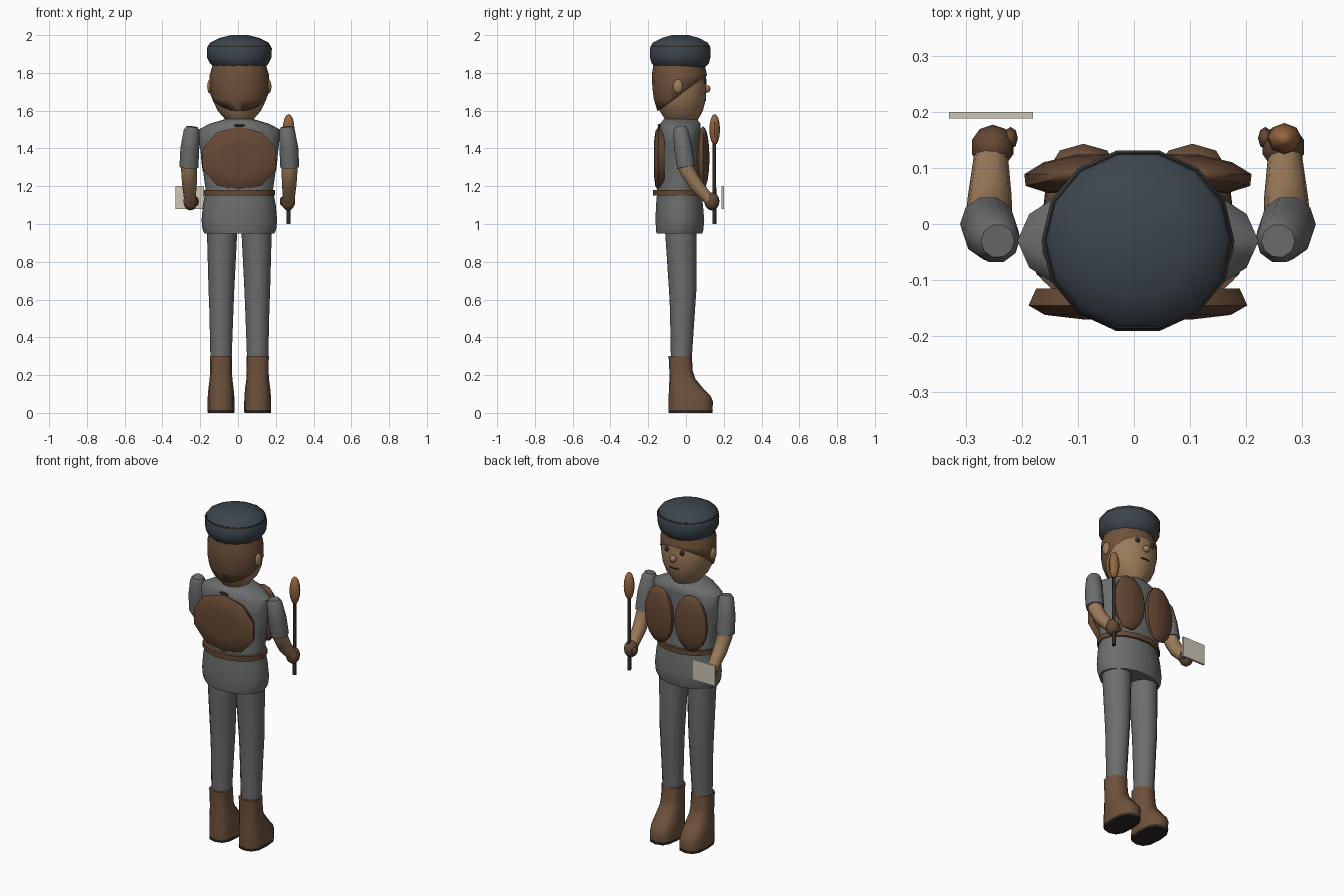
import bpy, bmesh, math
from mathutils import Vector, Matrix

if "Cube" in bpy.data.objects:
    bpy.data.objects.remove(bpy.data.objects["Cube"])

CX = 0.007  # body centre line


def material(name, rgb):
    m = bpy.data.materials.new(name)
    m.diffuse_color = (*rgb, 1)
    m.use_nodes = True
    m.node_tree.nodes["Principled BSDF"].inputs["Base Color"].default_value = m.diffuse_color
    return m


CLOTH = material("cloth", (0.15, 0.155, 0.155))
BROWN = material("leather", (0.13, 0.065, 0.035))
HAIR = material("hair_brown", (0.16, 0.085, 0.045))
SKIN = material("skin", (0.33, 0.2, 0.105))
BLUE = material("hat_blue", (0.045, 0.06, 0.075))
DARK = material("dark", (0.03, 0.025, 0.02))
PAPER = material("paper", (0.62, 0.57, 0.47))
TIP = material("brush_tip", (0.3, 0.13, 0.05))


def finish(name, bm, mat, angle=45):
    bmesh.ops.recalc_face_normals(bm, faces=bm.faces)
    me = bpy.data.meshes.new(name)
    bm.to_mesh(me)
    bm.free()
    ob = bpy.data.objects.new(name, me)
    bpy.context.collection.objects.link(ob)
    me.materials.append(mat)
    bpy.ops.object.select_all(action='DESELECT')
    ob.select_set(True)
    bpy.context.view_layer.objects.active = ob
    bpy.ops.object.shade_smooth_by_angle(angle=math.radians(angle))
    return ob


def skin_rings(name, rings, mat, angle=45):
    bm = bmesh.new()
    loops = [[bm.verts.new(p) for p in r] for r in rings]
    n = len(loops[0])
    for a, b in zip(loops, loops[1:]):
        for i in range(n):
            j = (i + 1) % n
            bm.faces.new((a[i], a[j], b[j], b[i]))
    bm.faces.new(loops[0])
    bm.faces.new(loops[-1])
    return finish(name, bm, mat, angle)


def loft(name, rows, mat, n=12, p=1.0, angle=45):
    """rows of (z, x centre, half width, y min, y max)"""
    def pw(v):
        return math.copysign(abs(v) ** p, v) if abs(v) > 1e-6 else 0
    rings = []
    for z, cx, rx, y0, y1 in rows:
        ts = [2 * math.pi * i / n for i in range(n)]
        rings.append([(cx + rx * pw(math.cos(t)),
                       (y0 + y1) / 2 + (y1 - y0) / 2 * pw(math.sin(t)), z) for t in ts])
    return skin_rings(name, rings, mat, angle)


def tube(name, path, radii, mat, n=10):
    pts = [Vector(q) for q in path]
    rings = []
    for i, q in enumerate(pts):
        d = (pts[min(i + 1, len(pts) - 1)] - pts[max(i - 1, 0)]).normalized()
        u = Vector((1, 0, 0))
        u = (u - d * u.dot(d)).normalized()
        v = d.cross(u)
        rings.append([q + radii[i] * (math.cos(t) * u + math.sin(t) * v)
                      for t in (2 * math.pi * k / n for k in range(n))])
    return skin_rings(name, rings, mat)


def ball(name, c, r, mat, u=12, v=8, rot=None, cut=None):
    bm = bmesh.new()
    bmesh.ops.create_uvsphere(bm, u_segments=u, v_segments=v, radius=1)
    m = Matrix.Translation(c) @ (rot or Matrix()) @ Matrix.Diagonal((*r, 1))
    bm.transform(m)
    if cut:
        bmesh.ops.bisect_plane(bm, geom=bm.verts[:] + bm.edges[:] + bm.faces[:],
                               plane_co=cut[0], plane_no=cut[1], clear_inner=True)
        bmesh.ops.holes_fill(bm, edges=[e for e in bm.edges if e.is_boundary])
    return finish(name, bm, mat)


# Hat
loft("hat", [(1.83, CX, .135, -.165, .105), (1.85, CX, .155, -.185, .125),
             (1.88, CX, .17, -.195, .133), (1.93, CX, .172, -.195, .135),
             (1.96, CX, .155, -.18, .12), (1.985, CX, .105, -.13, .07),
             (2.0, CX, .045, -.075, .015)], BLUE, 14)
loft("hat_band", [(1.936, CX, .168, -.192, .132), (1.945, CX, .166, -.19, .13)], DARK, 14)

# Head, with the hair as a slightly larger cap cut by a sloping plane
loft("head", [(1.53, CX, .05, -.09, .05), (1.56, CX, .08, -.115, .068),
              (1.6, CX, .115, -.14, .09), (1.66, CX, .143, -.16, .105),
              (1.72, CX, .153, -.168, .109), (1.79, CX, .152, -.17, .106),
              (1.86, CX, .13, -.155, .09)], SKIN, 16)
hair = loft("hair", [(1.56, CX, .085, -.12, .07), (1.6, CX, .121, -.152, .094),
                     (1.66, CX, .148, -.17, .109), (1.72, CX, .159, -.178, .113),
                     (1.79, CX, .157, -.181, .111), (1.86, CX, .135, -.17, .095)], HAIR, 16)
bm = bmesh.new()
bm.from_mesh(hair.data)
bmesh.ops.bisect_plane(bm, geom=bm.verts[:] + bm.edges[:] + bm.faces[:],
                       plane_co=(0, .11, 1.785), plane_no=(0, -.18, .25), clear_inner=True)
bmesh.ops.holes_fill(bm, edges=[e for e in bm.edges if e.is_boundary])
bm.to_mesh(hair.data)
bm.free()
ball("nose", (CX, .112, 1.715), (.02, .018, .02), SKIN, 10, 6)
ball("mouth", (CX, .1, 1.655), (.035, .006, .005), DARK, 8, 4)

# Torso and belt
loft("torso", [(.95, CX, .185, -.16, .09), (.97, CX, .195, -.162, .095),
               (1.02, CX, .2, -.165, .1), (1.1, CX, .193, -.162, .093),
               (1.18, CX, .178, -.155, .083), (1.3, CX, .195, -.143, .075),
               (1.42, CX, .21, -.14, .078), (1.5, CX, .215, -.14, .08),
               (1.53, CX, .16, -.14, .08), (1.555, CX, .075, -.12, .06)], CLOTH, 14)
loft("belt", [(1.15, CX, .19, -.178, .1), (1.18, CX, .19, -.178, .1)], BROWN, 14)

# Flat pack on the back and small clasp above it
bm = bmesh.new()
for y, s in ((-.115, .93), (-.145, 1), (-.162, .85), (-.17, .5)):
    for i in range(10):
        t = 2 * math.pi * (i + .5) / 10
        bm.verts.new((CX + .205 * s * math.cos(t), y, 1.345 + .172 * s * math.sin(t)))
bm.verts.ensure_lookup_table()
rings = [[v.co.copy() for v in bm.verts[k * 10:k * 10 + 10]] for k in range(4)]
bm.free()
skin_rings("back_pack", rings, BROWN)
ball("back_clasp", (CX, -.143, 1.485), (.018, .008, .024), CLOTH, 6, 4)
ball("back_collar_tab", (CX, -.14, 1.522), (.03, .01, .008), DARK, 8, 4)

# Paired parts
for s, side in ((-1, "left"), (1, "right")):
    x = CX + s * .097
    ball(side + "_eye", (CX + s * .05, .098, 1.757), (.014, .012, .016), DARK, 8, 6)
    ball(side + "_ear", (CX + s * .155, -.042, 1.728), (.016, .027, .038), SKIN, 10, 6)
    ball(side + "_chest_pouch", (CX + s * .105, .09, 1.35), (.102, .034, .168), BROWN, 10, 8,
         Matrix.Rotation(-s * .12, 4, 'Z'))
    # Trouser leg
    loft(side + "_leg", [(.28, x, .056, -.08, .03), (.55, x - s * .002, .064, -.085, .048),
                         (.65, x - s * .002, .068, -.09, .055), (.98, x - s * .006, .081, -.112, .056)],
         CLOTH, 12)
    # Boot and sole
    loft(side + "_boot", [(.015, x, .071, -.092, .14), (.06, x, .071, -.092, .143),
                          (.09, x, .07, -.092, .13), (.125, x, .067, -.09, .095),
                          (.18, x, .06, -.088, .05), (.22, x, .058, -.088, .036),
                          (.3, x, .059, -.092, .031)], HAIR, 12, .75)
    loft(side + "_sole", [(0, x, .07, -.091, .14), (.015, x, .072, -.093, .142)], DARK, 12, .75)
    # Sleeve, forearm, hand
    ax = CX + s * .262
    tube(side + "_sleeve", [(ax - s * .012, -.03, 1.515), (ax - s * .01, -.028, 1.495),
                            (ax, -.015, 1.4), (ax + s * .005, .0, 1.3)],
         [.03, .042, .05, .05], CLOTH)
    tube(side + "_forearm", [(ax + s * .004, -.005, 1.36), (ax + s * .004, .005, 1.285),
                             (ax + s * .002, .05, 1.21), (ax, .125, 1.125)],
         [.042, .042, .039, .03], SKIN)
    ball(side + "_hand", (ax - s * .003, .137, 1.12), (.039, .04, .048), BROWN, 10, 8)
    ball(side + "_thumb", (ax - s * .035, .153, 1.12), (.013, .02, .025), BROWN, 8, 6)

# Brush in the right hand
tube("brush_handle", [(.268, .15, 1.0), (.268, .15, 1.45)], [.011, .009], DARK, 8)
ball("brush_head", (.268, .152, 1.5), (.031, .028, .082), TIP, 8, 8)

# Sheet in the left hand
bm = bmesh.new()
bmesh.ops.create_cube(bm, size=1)
bm.transform(Matrix.Translation((-.255, .194, 1.14)) @ Matrix.Diagonal((.15, .012, .12, 1)))
finish("paper_sheet", bm, PAPER, 30)
